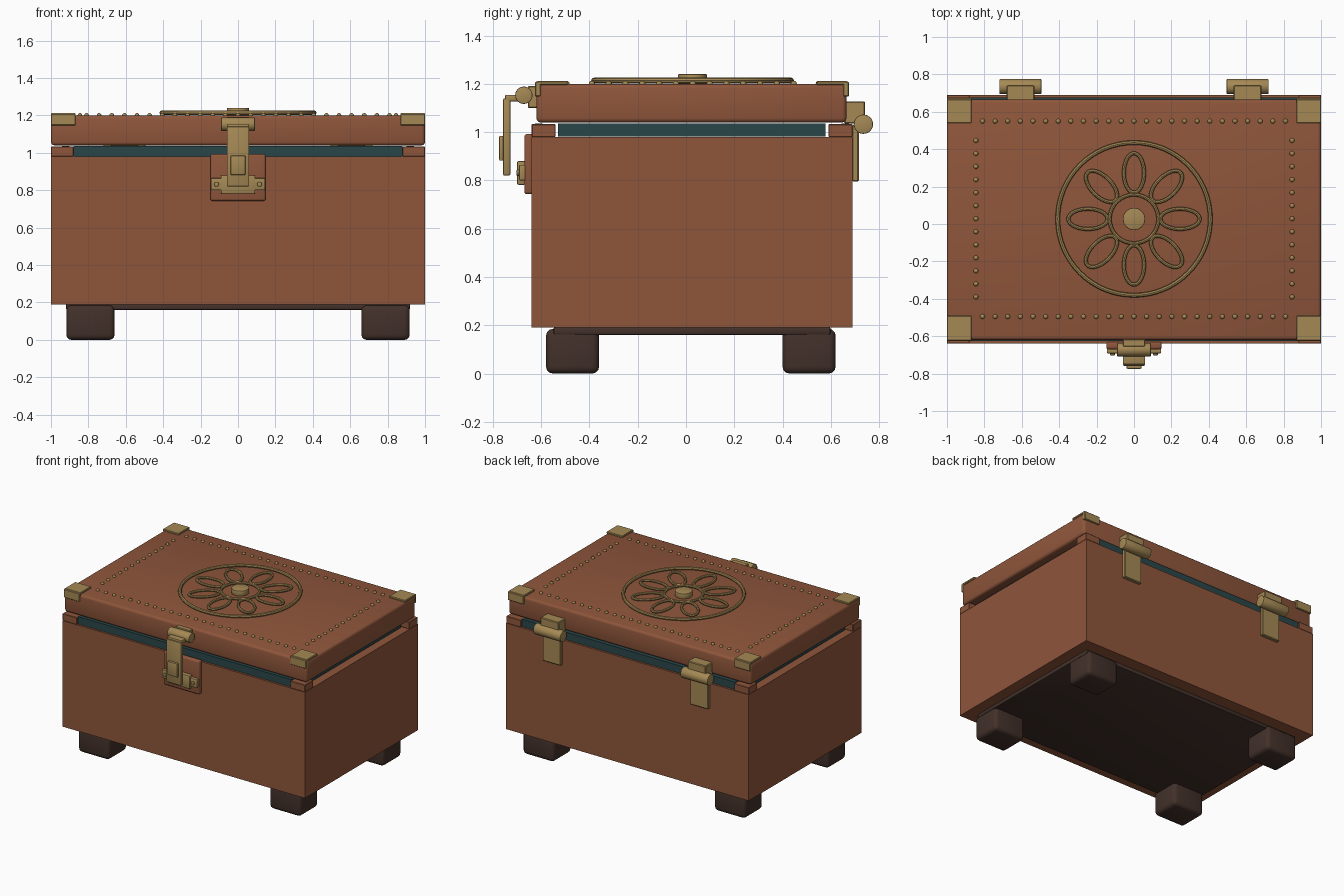
import bpy, bmesh, math
from mathutils import Matrix, Vector

if "Cube" in bpy.data.objects:
    bpy.data.objects.remove(bpy.data.objects["Cube"])


def colour(name, rgb):
    m = bpy.data.materials.new(name)
    m.diffuse_color = (*rgb, 1)
    m.use_nodes = True
    m.node_tree.nodes["Principled BSDF"].inputs["Base Color"].default_value = m.diffuse_color
    return m


LEATHER = colour("chestnut leather", (0.275, 0.093, 0.044))
BRASS = colour("brass", (0.375, 0.25, 0.09))
TEAL = colour("teal lining", (0.023, 0.061, 0.066))
DARK = colour("dark wood", (0.055, 0.030, 0.023))


def finish(name, bm, mat, smooth=True):
    me = bpy.data.meshes.new(name)
    bm.to_mesh(me)
    bm.free()
    ob = bpy.data.objects.new(name, me)
    bpy.context.collection.objects.link(ob)
    me.materials.append(mat)
    if smooth:
        bpy.ops.object.select_all(action='DESELECT')
        ob.select_set(True)
        bpy.context.view_layer.objects.active = ob
        bpy.ops.object.shade_smooth_by_angle(angle=math.radians(35))
    return ob


def box(name, x, y, z, mat, bevel=0.0, segments=3):
    """Box from (min, max) ranges, with optional rounded edges."""
    bm = bmesh.new()
    bmesh.ops.create_cube(bm, size=1)
    for v in bm.verts:
        v.co = Vector([(a + b) / 2 + c * (b - a) for (a, b), c in zip((x, y, z), v.co)])
    if bevel:
        bmesh.ops.bevel(bm, geom=bm.edges[:], offset=bevel, segments=segments,
                        affect='EDGES', profile=0.5)
    return finish(name, bm, mat, bool(bevel))


def cylinder(name, centre, r, length, axis, mat, sides=24, bevel=0.004):
    bm = bmesh.new()
    turn = {'X': Matrix.Rotation(math.pi / 2, 4, 'Y'),
            'Y': Matrix.Rotation(math.pi / 2, 4, 'X'), 'Z': Matrix.Identity(4)}[axis]
    bmesh.ops.create_cone(bm, cap_ends=True, segments=sides, radius1=r, radius2=r,
                          depth=length, matrix=Matrix.Translation(centre) @ turn)
    if bevel:
        rims = [e for e in bm.edges if any(len(f.verts) > 4 for f in e.link_faces)]
        bmesh.ops.bevel(bm, geom=rims, offset=bevel, segments=2, affect='EDGES', profile=0.5)
    return finish(name, bm, mat)


def wire_ellipse(name, centre, a, b, angle, wire, mat, points=40):
    """Closed round wire following an ellipse on the lid."""
    bm = bmesh.new()
    rot = Matrix.Rotation(angle, 3, 'Z')
    rings = []
    for i in range(points):
        t = math.tau * i / points
        p = Vector((a * math.cos(t), b * math.sin(t), 0))
        n = Vector((b * math.cos(t), a * math.sin(t), 0)).normalized()
        ring = []
        for k in range(8):
            u = math.tau * k / 8
            q = p + n * wire * math.cos(u) + Vector((0, 0, wire * math.sin(u)))
            ring.append(bm.verts.new(Vector(centre) + rot @ q))
        rings.append(ring)
    for i in range(points):
        r0, r1 = rings[i], rings[(i + 1) % points]
        for k in range(8):
            j = (k + 1) % 8
            bm.faces.new((r0[k], r1[k], r1[j], r0[j]))
    bmesh.ops.recalc_face_normals(bm, faces=bm.faces[:])
    ob = finish(name, bm, mat)
    ob.data.shade_smooth()
    return ob


def span(sign, a, b):
    return tuple(sorted((sign * a, sign * b)))


MID = 0.025                       # front-to-back middle of the chest
FRONT, BACK = -0.64, 0.69

# Chest walls: end boards over the full depth, panels between them
for s in (-1, 1):
    box("end_board", span(s, 0.88, 1.0), (FRONT, BACK), (0.19, 0.98), LEATHER)
box("front_panel", (-0.88, 0.88), (FRONT, FRONT + 0.1), (0.19, 0.98), LEATHER)
box("back_panel", (-0.88, 0.88), (BACK - 0.1, BACK), (0.19, 0.98), LEATHER)
box("chest_floor", (-0.88, 0.88), (FRONT + 0.1, BACK - 0.1), (0.19, 0.24), DARK)

# Corner caps, feet and lid corner guards
for sx in (-1, 1):
    for sy in (-1, 1):
        cy = lambda a, b: tuple(sorted((MID + sy * a, MID + sy * b)))
        box("corner_cap", span(sx, 0.88, 1.0), cy(0.565, 0.665), (0.98, 1.033), LEATHER, 0.003, 1)
        fy = (-0.58, -0.36) if sy < 0 else (0.40, 0.62)
        box("foot", span(sx, 0.66, 0.918), fy, (0.0, 0.185), DARK, 0.028)
        box("guard_top", span(sx, 0.868, 1.0), cy(0.515, 0.643), (1.195, 1.212), BRASS, 0.004, 1)
        box("guard_flap", span(sx, 0.868, 1.0), cy(0.625, 0.65), (1.147, 1.21), BRASS, 0.004, 1)

# Base plate under the chest
box("base_plate", (-0.92, 0.92), (-0.55, 0.60), (0.16, 0.192), DARK, 0.008, 2)

# Lining strips in the gap below the lid
for s in (-1, 1):
    box("side_lining", span(s, 0.90, 0.94), (-0.53, 0.578), (0.982, 1.036), TEAL)
    box("long_lining", (-0.88, 0.88), tuple(sorted((MID + s * 0.62, MID + s * 0.65))),
        (0.98, 1.036), TEAL)

# Lid
box("lid", (-1.0, 1.0), (-0.62, 0.665), (1.04, 1.2), LEATHER, 0.018)

# Studs along the lid border
bm = bmesh.new()
spots = [(-0.81 + 0.0675 * i, y) for i in range(25) for y in (0.55, -0.495)]
spots += [(x, -0.39 + 0.0697 * i) for i in range(13) for x in (-0.845, 0.845)]
for x, y in spots:
    bmesh.ops.create_uvsphere(bm, u_segments=10, v_segments=6, radius=0.013,
                              matrix=Matrix.Translation((x, y, 1.2)))
finish("lid_studs", bm, BRASS)

# Flower medallion
FY, FZ = 0.027, 1.214
wire_ellipse("outer_ring", (0, FY, FZ), 0.408, 0.408, 0, 0.012, BRASS, 64)
wire_ellipse("inner_ring", (0, FY, FZ), 0.13, 0.13, 0, 0.01, BRASS)
for i in range(8):
    a = math.tau * i / 8
    wire_ellipse("petal", (0.246 * math.cos(a), FY + 0.246 * math.sin(a), FZ),
                 0.105, 0.054, a, 0.01, BRASS)
cylinder("flower_centre", (0, FY, 1.22), 0.06, 0.04, 'Z', BRASS, 16)

# Front latch
box("latch_pad", (-0.148, 0.148), (-0.67, -0.63), (0.743, 0.993), LEATHER, 0.012)
box("keeper_bar", (-0.145, 0.145), (-0.692, -0.665), (0.80, 0.865), BRASS, 0.006, 2)
box("keeper_block", (-0.092, 0.092), (-0.70, -0.665), (0.782, 0.88), BRASS, 0.006, 2)
for s in (-1, 1):
    cylinder("keeper_rivet", (s * 0.115, -0.694, 0.832), 0.013, 0.016, 'Y', BRASS, 12, 0.003)
box("hasp", (-0.06, 0.06), (-0.758, -0.728), (0.82, 1.14), BRASS, 0.006, 2)
box("hasp_arm", (-0.06, 0.06), (-0.75, -0.66), (1.128, 1.155), BRASS, 0.006, 2)
box("hasp_button", (-0.04, 0.04), (-0.774, -0.75), (0.882, 0.985), BRASS, 0.005, 2)
cylinder("latch_barrel", (0, -0.672, 1.153), 0.036, 0.18, 'X', BRASS)
box("latch_mount", (-0.06, 0.06), (-0.655, -0.615), (1.10, 1.192), BRASS, 0.004, 1)

# Rear hinges
for s in (-1, 1):
    box("hinge_upper_leaf", span(s, 0.533, 0.682), (0.655, 0.742), (1.035, 1.128), BRASS, 0.005, 1)
    box("hinge_lower_leaf", span(s, 0.533, 0.682), (0.688, 0.716), (0.795, 1.03), BRASS, 0.005, 1)
    cylinder("hinge_barrel", (s * 0.607, 0.735, 1.033), 0.04, 0.224, 'X', BRASS)
